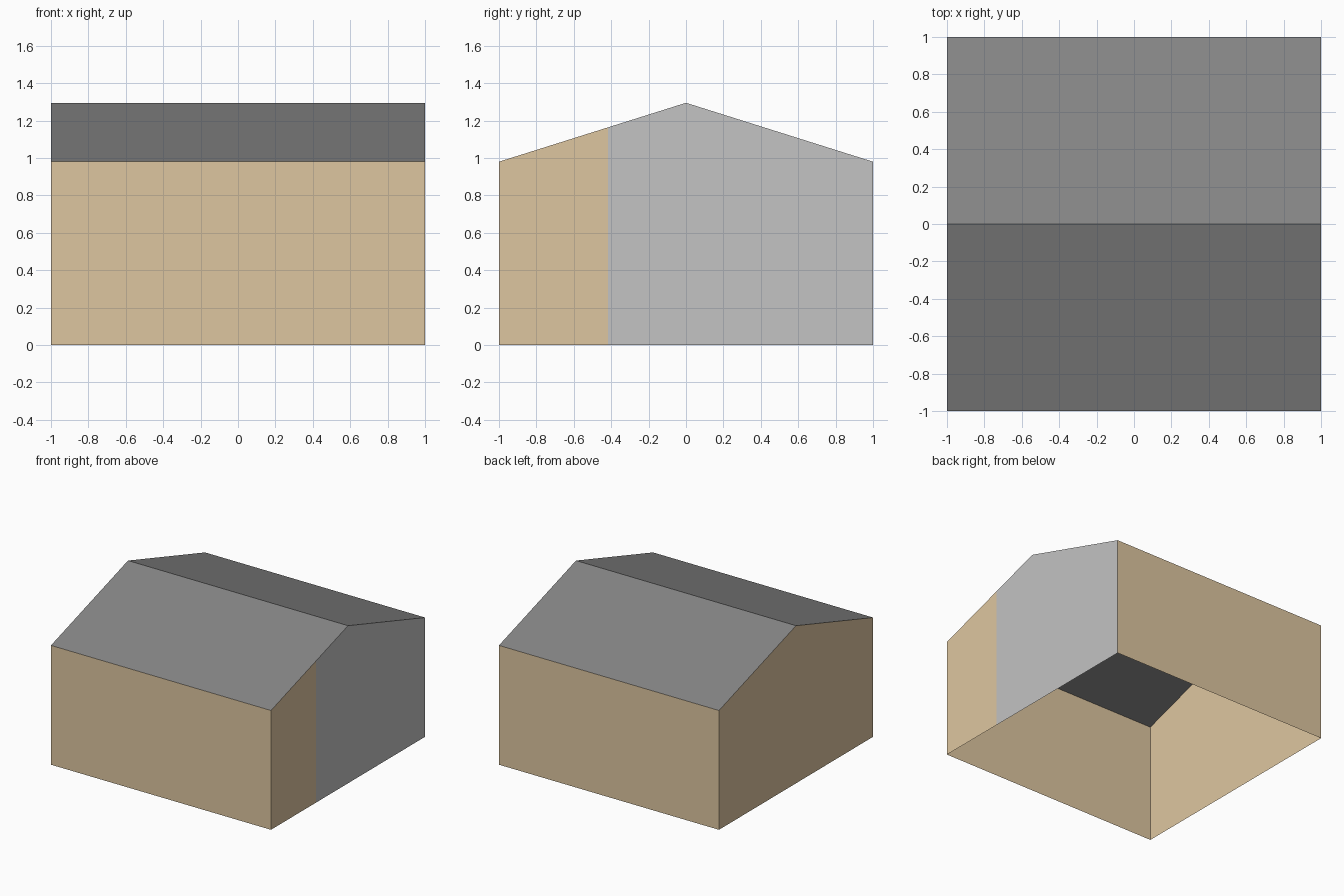
import bpy, bmesh

if "Cube" in bpy.data.objects:
    bpy.data.objects.remove(bpy.data.objects["Cube"])

EAVE, RIDGE, SEAM = 0.98, 1.295, -0.417


def material(name, rgb):
    m = bpy.data.materials.new(name)
    m.diffuse_color = (*rgb, 1)
    m.use_nodes = True
    m.node_tree.nodes["Principled BSDF"].inputs["Base Color"].default_value = m.diffuse_color
    return m


tan = material("tan_wall", (0.730, 0.565, 0.352))
light_grey = material("light_grey_panel", (0.546, 0.546, 0.546))
dark_grey = material("dark_grey_roof", (0.235, 0.235, 0.235))


def extrude_profile(name, profile, mats, closed_ends):
    """Sweep a (y, z) profile from x = -1 to x = 1 as a thin open shell."""
    bm = bmesh.new()
    left, right = [[bm.verts.new((x, y, z)) for y, z in profile] for x in (-1, 1)]
    if closed_ends:
        # Gable end walls, plus front and back walls; roof and floor stay open
        bm.faces.new(left)
        bm.faces.new(right[::-1])
        spans = [(0, 1), (3, 4)]
    else:
        spans = [(i, i + 1) for i in range(len(profile) - 1)]
    for a, b in spans:
        bm.faces.new((left[a], right[a], right[b], left[b]))
    # Make every face point outwards from the middle of the house
    for f in bm.faces:
        f.normal_update()
        c = f.calc_center_median()
        c.z -= 0.5 if closed_ends else 0
        if f.normal.dot(c) < 0:
            f.normal_flip()
    if closed_ends:
        # Split the right gable into its tan strip and grey panel
        gable = [f for f in bm.faces if f.normal.x > 0.9]
        geom = gable + list({e for f in gable for e in f.edges}) \
            + list({v for f in gable for v in f.verts})
        bmesh.ops.bisect_plane(bm, geom=geom, plane_co=(0, SEAM, 0), plane_no=(0, 1, 0))
        for f in bm.faces:
            f.normal_update()
            if f.normal.x > 0.9 and f.calc_center_bounds().y > SEAM:
                f.material_index = 1
    mesh = bpy.data.meshes.new(name)
    bm.to_mesh(mesh)
    bm.free()
    for m in mats:
        mesh.materials.append(m)
    obj = bpy.data.objects.new(name, mesh)
    bpy.context.collection.objects.link(obj)
    return obj


# Walls, open underneath
extrude_profile("walls", [(-1, 0), (-1, EAVE), (0, RIDGE), (1, EAVE), (1, 0)],
                [tan, light_grey], True)
# Two roof slopes
extrude_profile("roof", [(-1, EAVE), (0, RIDGE), (1, EAVE)], [dark_grey], False)
